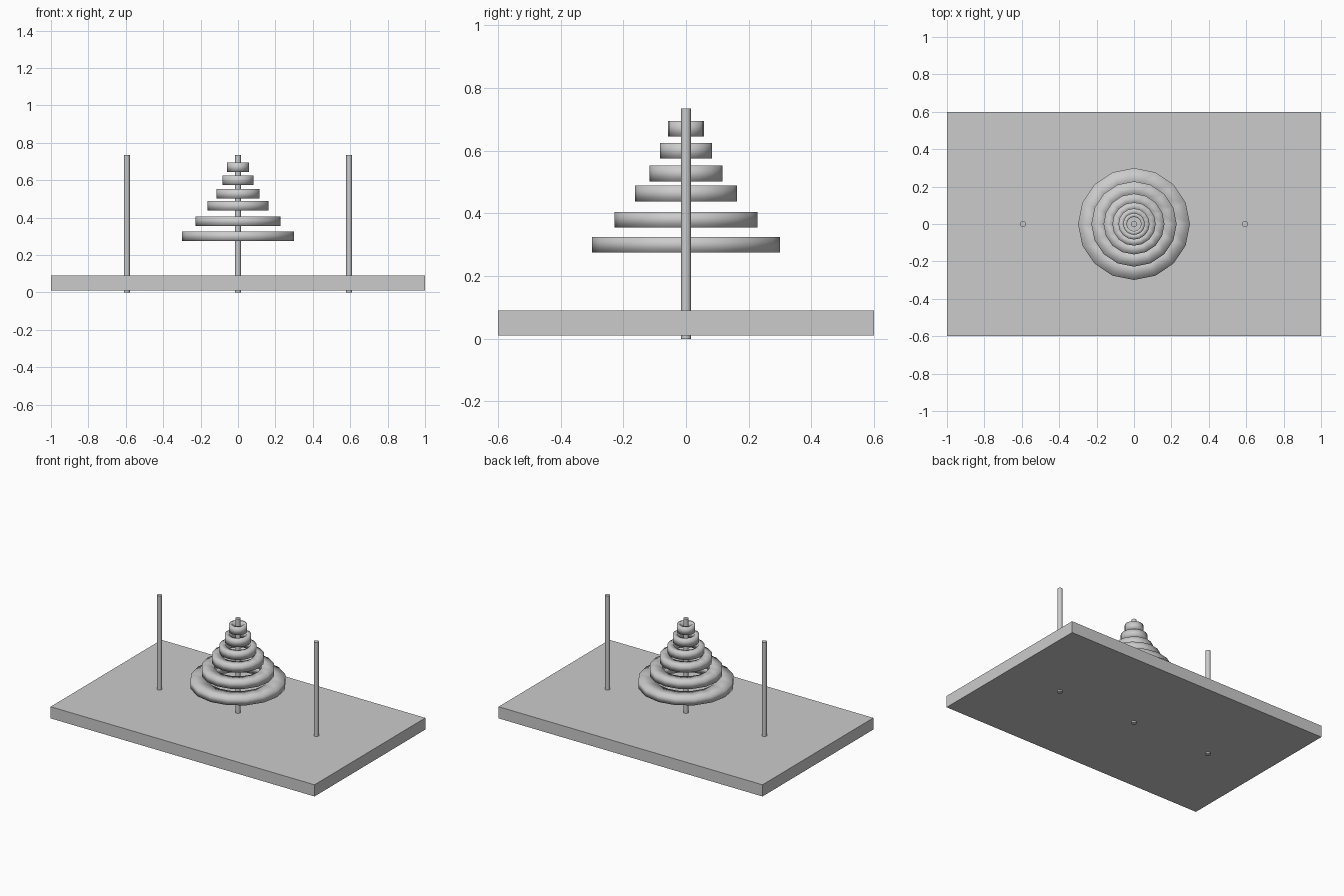
import bpy, bmesh, math

if "Cube" in bpy.data.objects:
    bpy.data.objects.remove(bpy.data.objects["Cube"])

SIDES = 16

# square-section ring with soft shading across its edges
def ring(name, outer, z0, z1):
    inner = outer * 0.65
    bm = bmesh.new()
    section = [(inner, z0), (outer, z0), (outer, z1), (inner, z1)]
    loops = []
    for i in range(SIDES):
        a = 2 * math.pi * i / SIDES
        loops.append([bm.verts.new((r * math.cos(a), r * math.sin(a), z)) for r, z in section])
    for i in range(SIDES):
        p, q = loops[i], loops[(i + 1) % SIDES]
        for k in range(4):
            m = (k + 1) % 4
            bm.faces.new((p[k], q[k], q[m], p[m])).smooth = True
    bmesh.ops.recalc_face_normals(bm, faces=bm.faces)
    mesh = bpy.data.meshes.new(name)
    bm.to_mesh(mesh)
    bm.free()
    bpy.context.collection.objects.link(bpy.data.objects.new(name, mesh))

# base board
bpy.ops.mesh.primitive_cube_add(size=1, location=(0, 0, 0.05))
board = bpy.context.object
board.name = "base_board"
board.scale = (2.0, 1.2, 0.08)
bpy.ops.object.transform_apply(scale=True)

# three pegs running through the board
for label, x in (("left", -0.594), ("middle", 0), ("right", 0.594)):
    bpy.ops.mesh.primitive_cylinder_add(vertices=SIDES, radius=0.016, depth=0.735,
                                        location=(x, 0, 0.3675))
    bpy.context.object.name = label + "_peg"
    bpy.ops.object.shade_smooth_by_angle(angle=math.radians(40))

# stacked rings, largest at the bottom
stack = [(0.299, 0.275), (0.228, 0.355), (0.163, 0.438),
         (0.116, 0.502), (0.083, 0.575), (0.058, 0.645)]
for n, (radius, z) in enumerate(stack, 1):
    ring(f"ring_{n}", radius, z, z + 0.05)
